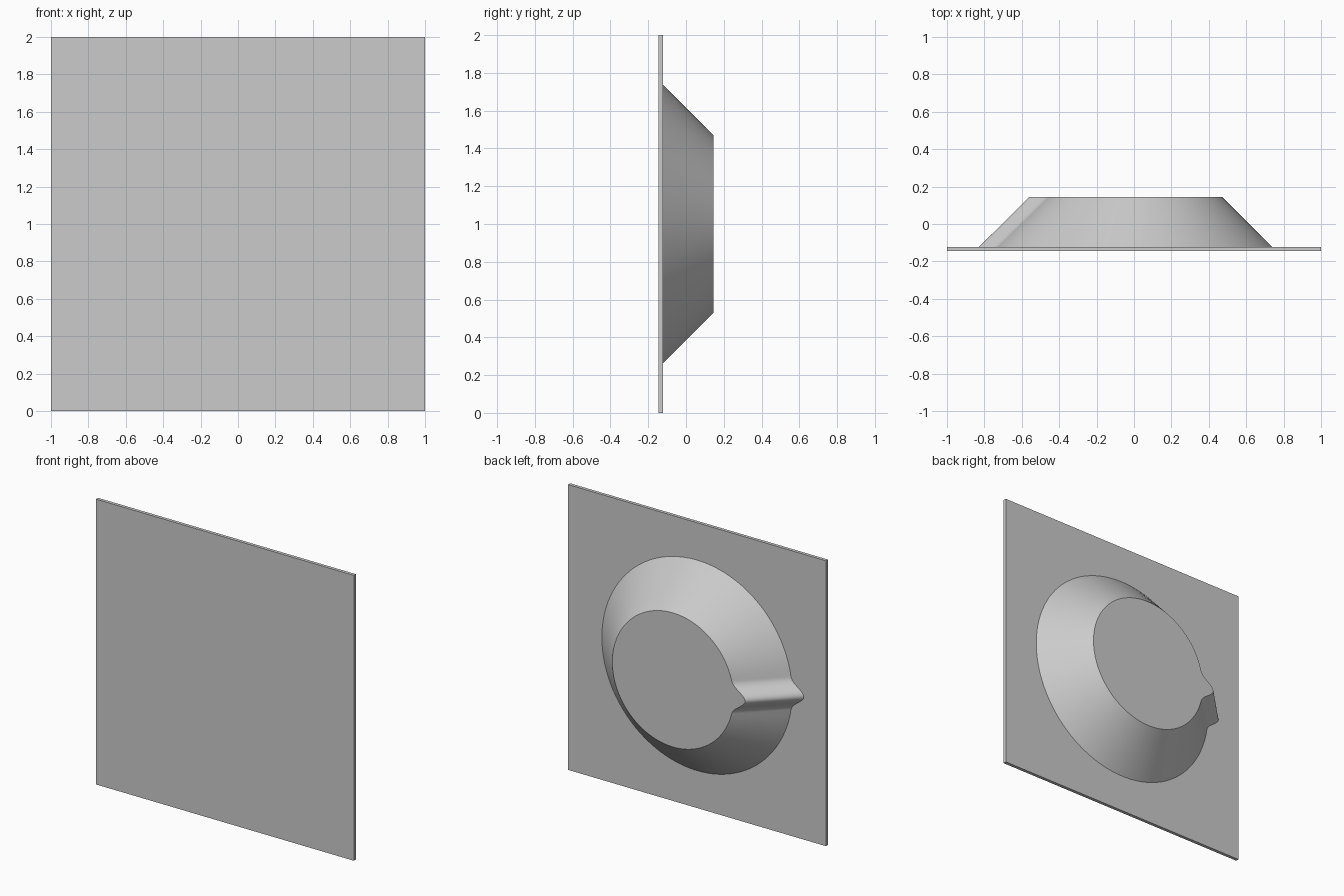
import bpy, bmesh, math

cube = bpy.data.objects.get("Cube")
if cube:
    bpy.data.objects.remove(cube, do_unlink=True)

BACK, FRONT, TOP = -0.145, -0.122, 0.145   # y levels: plate front, plate back, knob face
CENTRE_Z = 1.0
NUB_HALF, NUB_LENGTH = 0.12, 0.09

grey = bpy.data.materials.new("light grey")
grey.use_nodes = True
colour = (0.6, 0.6, 0.6, 1)
grey.diffuse_color = colour
grey.node_tree.nodes["Principled BSDF"].inputs["Base Color"].default_value = colour


def finish(name, bm):
    bmesh.ops.recalc_face_normals(bm, faces=bm.faces)
    mesh = bpy.data.meshes.new(name)
    bm.to_mesh(mesh)
    bm.free()
    mesh.materials.append(grey)
    obj = bpy.data.objects.new(name, mesh)
    bpy.context.collection.objects.link(obj)
    return obj


def outline(radius):
    """Circle with a smooth pointer nub on the -x side, as (x, z) pairs."""
    start = math.asin(NUB_HALF / radius)
    steps = 96
    points = []
    for i in range(steps + 1):
        a = math.pi - start - i * (2 * math.pi - 2 * start) / steps
        points.append((radius * math.cos(a), radius * math.sin(a)))
    # nub, from its lower to its upper root
    count = 32
    for i in range(1, count):
        t = 2 * i / count - 1
        z = t * NUB_HALF
        bump = (0.5 + 0.5 * math.cos(math.pi * t)) ** 1.25
        points.append((-math.sqrt(radius ** 2 - z ** 2) - NUB_LENGTH * bump, z))
    return points


# Square back plate
bm = bmesh.new()
bmesh.ops.create_cube(bm, size=1)
for v in bm.verts:
    v.co = (v.co.x * 2, FRONT if v.co.y > 0 else BACK, v.co.z * 2 + CENTRE_Z)
finish("plate", bm)

# Tapered knob with pointer
bm = bmesh.new()
rings = [[bm.verts.new((x, y, z + CENTRE_Z)) for x, z in outline(r)]
         for r, y in ((0.738, FRONT), (0.47, TOP))]
n = len(rings[0])
for i in range(n):
    j = (i + 1) % n
    bm.faces.new((rings[0][i], rings[0][j], rings[1][j], rings[1][i]))
for ring in rings:
    bm.faces.new(ring)
knob = finish("knob", bm)
bpy.ops.object.select_all(action="DESELECT")
knob.select_set(True)
bpy.context.view_layer.objects.active = knob
bpy.ops.object.shade_smooth_by_angle(angle=math.radians(35))
